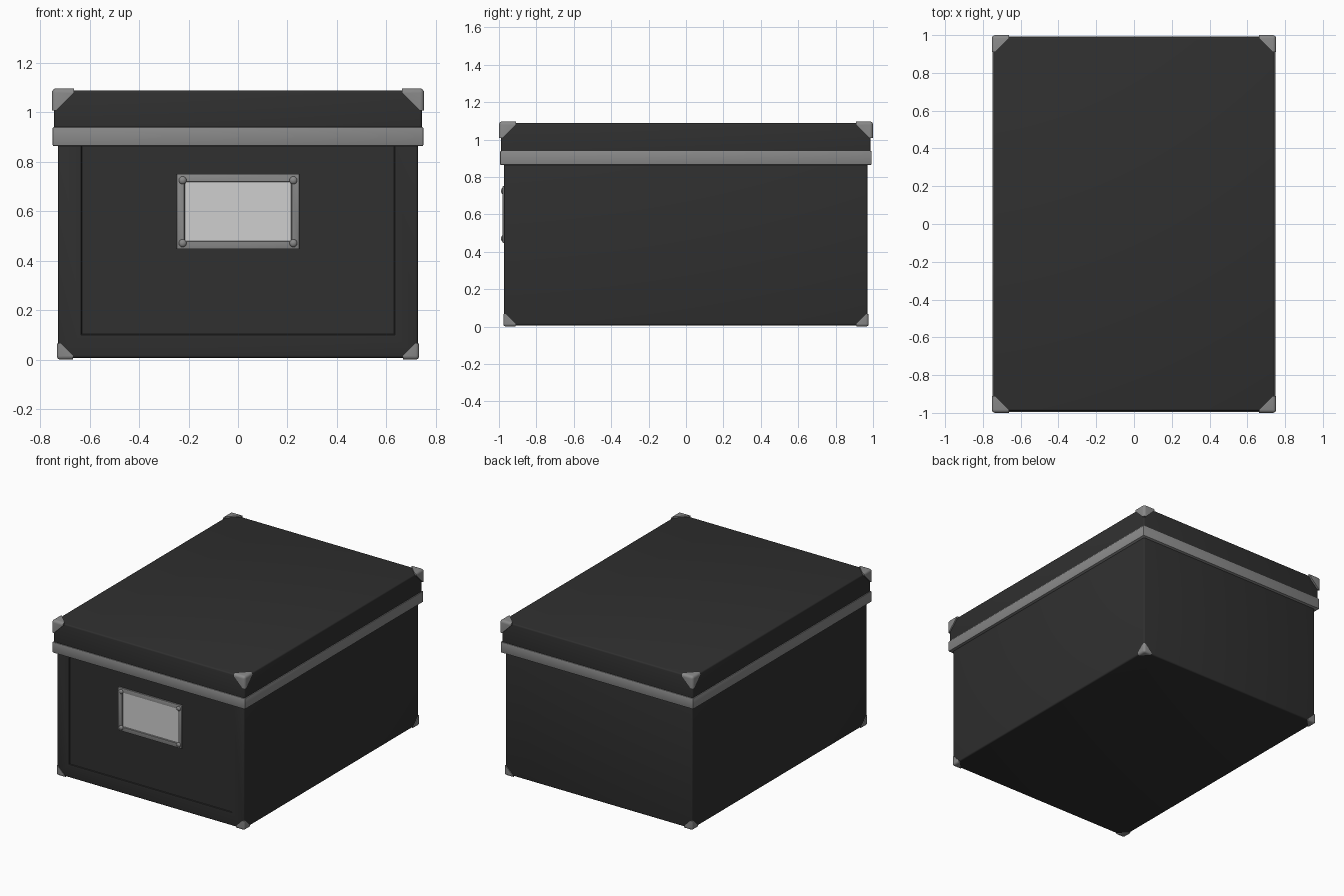
import bpy, bmesh, math
from mathutils import Vector, Matrix

if "Cube" in bpy.data.objects:
    bpy.data.objects.remove(bpy.data.objects["Cube"])


def material(name, r, g, b):
    m = bpy.data.materials.new(name)
    m.diffuse_color = (r, g, b, 1)
    m.use_nodes = True
    m.node_tree.nodes["Principled BSDF"].inputs["Base Color"].default_value = m.diffuse_color
    return m


BLACK = material("black board", 0.029, 0.029, 0.029)
METAL = material("grey metal", 0.25, 0.25, 0.25)
PAPER = material("label paper", 0.62, 0.62, 0.62)


def finish(bm, name, *mats):
    bmesh.ops.recalc_face_normals(bm, faces=bm.faces)
    me = bpy.data.meshes.new(name)
    bm.to_mesh(me)
    bm.free()
    ob = bpy.data.objects.new(name, me)
    bpy.context.collection.objects.link(ob)
    for m in mats:
        me.materials.append(m)
    bpy.ops.object.select_all(action='DESELECT')
    ob.select_set(True)
    bpy.context.view_layer.objects.active = ob
    bpy.ops.object.shade_smooth_by_angle(angle=math.radians(35))
    return ob


def box(lo, hi, bevel, segs=3):
    """Bevelled box between two opposite corners."""
    lo, hi = Vector(lo), Vector(hi)
    bm = bmesh.new()
    bmesh.ops.create_cube(bm, size=1, matrix=Matrix.Translation((lo + hi) / 2)
                          @ Matrix.Diagonal((hi - lo).to_4d()))
    bmesh.ops.bevel(bm, geom=bm.edges[:], offset=bevel, segments=segs,
                    profile=0.5, affect='EDGES')
    return bm


def recess_front(bm, margin, slope, depth):
    """Sink a panel into the front face; returns the panel floor."""
    bm.normal_update()
    front = max((f for f in bm.faces if f.normal.y < -0.99), key=lambda f: f.calc_area())
    bmesh.ops.inset_region(bm, faces=[front], thickness=margin)
    bmesh.ops.inset_region(bm, faces=[front], thickness=slope, depth=-depth)
    return front


# Box body with shallow recessed front panel
bm = box((-0.728, -0.973, 0.007), (0.728, 0.970, 1.03), 0.01)
recess_front(bm, 0.118, 0.004, 0.004)
finish(bm, "box_body", BLACK)

# Lid and the metal band round its lower rim
finish(box((-0.744, -0.989, 0.868), (0.744, 0.987, 1.088), 0.01), "lid", BLACK)
finish(box((-0.75, -0.994, 0.864), (0.75, 0.992, 0.94), 0.005, 2), "lid_band", METAL)

# Label holder with paper floor
bm = box((-0.248, -0.980, 0.447), (0.248, -0.962, 0.751), 0.003, 2)
recess_front(bm, 0.038, 0.004, 0.007).material_index = 1
finish(bm, "label_holder", METAL, PAPER)

# Rivets of the label holder
bm = bmesh.new()
for x in (-0.224, 0.224):
    for z in (0.471, 0.725):
        bmesh.ops.create_uvsphere(
            bm, u_segments=16, v_segments=8, radius=1,
            matrix=Matrix.Translation((x, -0.979, z)) @ Matrix.Diagonal((0.016, 0.011, 0.016, 1)))
finish(bm, "label_rivets", METAL)


def corner_piece(size, r):
    """Rounded cube corner at the origin with a diagonal cut on each face."""
    bm = bmesh.new()
    bmesh.ops.create_cube(bm, size=size, matrix=Matrix.Translation([size / 2] * 3))
    tip = min(bm.verts, key=lambda v: v.co.length)
    bmesh.ops.bevel(bm, geom=tip.link_edges[:], offset=r, segments=4,
                    profile=0.5, affect='EDGES')
    for n in ((1, 1, 0), (1, 0, 1), (0, 1, 1)):
        n = Vector(n)
        cut = bmesh.ops.bisect_plane(bm, geom=bm.verts[:] + bm.edges[:] + bm.faces[:],
                                     plane_co=n * (size + r) / 2, plane_no=n, clear_outer=True)
        edges = [e for e in cut["geom_cut"] if isinstance(e, bmesh.types.BMEdge)]
        bmesh.ops.contextual_create(bm, geom=edges)
    me = bpy.data.meshes.new("corner_piece")
    bm.to_mesh(me)
    bm.free()
    return me


def corners(name, x, y, z, up, size, r):
    piece = corner_piece(size, r)
    bm = bmesh.new()
    for sx in (-1, 1):
        for sy in (-1, 1):
            start = len(bm.verts)
            bm.from_mesh(piece)
            bm.verts.ensure_lookup_table()
            for v in bm.verts[start:]:
                v.co = (sx * (x - v.co.x), sy * (y - v.co.y), z + up * v.co.z)
    bpy.data.meshes.remove(piece)
    finish(bm, name, METAL)


# Metal corner protectors
corners("lid_corners", 0.753, 1.0, 1.097, -1, 0.09, 0.018)
corners("base_corners", 0.733, 0.977, 0.0, 1, 0.066, 0.015)
